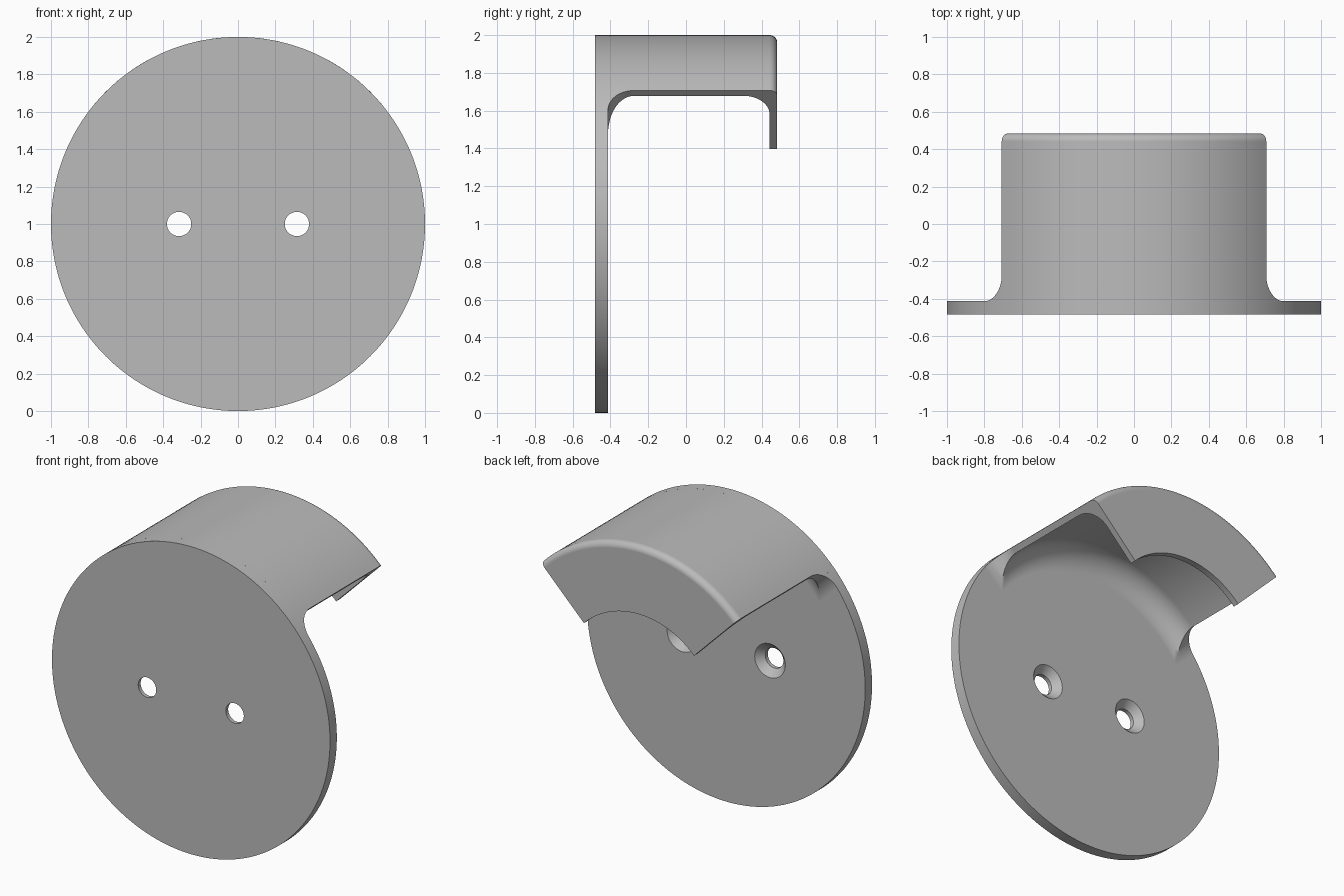
import bpy, bmesh
from math import sin, cos, asin, pi

if "Cube" in bpy.data.objects:
    bpy.data.objects.remove(bpy.data.objects["Cube"], do_unlink=True)

FRONT, BACK = -0.483, 0.483      # overall depth
PLATE = FRONT + 0.07             # rear face of the plate
LIP = BACK - 0.04                # inner face of the hooked lip
FILLET, ROUND = 0.14, 0.04
OUTER, INNER, LIP_INNER = 1.0, 0.96, 0.56

grey = bpy.data.materials.new("light grey")
grey.use_nodes = True
grey.diffuse_color = (0.5, 0.5, 0.5, 1)
grey.node_tree.nodes["Principled BSDF"].inputs["Base Color"].default_value = (0.5, 0.5, 0.5, 1)


def loft(name, loops):
    """Closed solid through a list of equal-length point loops."""
    bm = bmesh.new()
    rings = [[bm.verts.new(p) for p in loop] for loop in loops]
    n = len(rings[0])
    for a, b in zip(rings, rings[1:]):
        for i in range(n):
            j = (i + 1) % n
            bm.faces.new((a[i], a[j], b[j], b[i]))
    bm.faces.new(rings[0])
    bm.faces.new(rings[-1])
    bmesh.ops.recalc_face_normals(bm, faces=bm.faces)
    mesh = bpy.data.meshes.new(name)
    bm.to_mesh(mesh)
    bm.free()
    mesh.materials.append(grey)
    obj = bpy.data.objects.new(name, mesh)
    bpy.context.collection.objects.link(obj)
    return obj


def circle(y, r, x=0, n=192):
    return [(x + r * sin(2 * pi * i / n), y, 1 + r * cos(2 * pi * i / n)) for i in range(n)]


def sector(y, inner, outer, side, n=48):
    """Quarter ring about the plate centre, widened sideways by 'side'."""
    def arc(r):
        half = pi / 4 + asin(side / r)
        angles = [half * (2 * i / n - 1) for i in range(n + 1)]
        return [(r * sin(a), y, 1 + r * cos(a)) for a in angles]
    return arc(outer) + arc(inner)[::-1]


# Round wall plate
plate = loft("wall_plate", [circle(FRONT, OUTER), circle(PLATE, OUTER)])

# Curved arm with root fillet, inner lip fillet and rounded rear rim
steps = [pi / 2 * k / 12 for k in range(13)]
stations = []
for a in steps:
    f = FILLET * (1 - sin(a))
    stations.append(sector(PLATE + FILLET * (1 - cos(a)), INNER - f, OUTER, f))
for a in steps:
    stations.append(sector(LIP - FILLET * (1 - sin(a)), INNER - FILLET * (1 - cos(a)), OUTER, 0))
for a in steps:
    stations.append(sector(LIP + ROUND * sin(a), LIP_INNER, OUTER - ROUND * (1 - cos(a)), 0))
arm = loft("hook_arm", stations)

# Countersunk screw hole cutters
cutters = []
for side, x in (("left", 0.315), ("right", -0.315)):
    profile = [(FRONT - 0.05, 0.065), (PLATE - 0.045, 0.065), (PLATE, 0.11), (PLATE + 0.05, 0.11)]
    cutters.append(loft(side + "_screw_cutter", [circle(y, r, x, 48) for y, r in profile]))

for tool, operation in [(arm, 'UNION')] + [(c, 'DIFFERENCE') for c in cutters]:
    mod = plate.modifiers.new(tool.name, 'BOOLEAN')
    mod.object, mod.operation, mod.solver = tool, operation, 'EXACT'
    bpy.context.view_layer.objects.active = plate
    bpy.ops.object.modifier_apply(modifier=mod.name)
    bpy.data.objects.remove(tool, do_unlink=True)
plate.name = "wall_hook"

# Smooth curves, crisp edges
bpy.ops.object.select_all(action='DESELECT')
plate.select_set(True)
bpy.context.view_layer.objects.active = plate
bpy.ops.object.shade_smooth_by_angle(angle=pi / 6)
weighted = plate.modifiers.new("flat_faces", 'WEIGHTED_NORMAL')
weighted.keep_sharp = True
